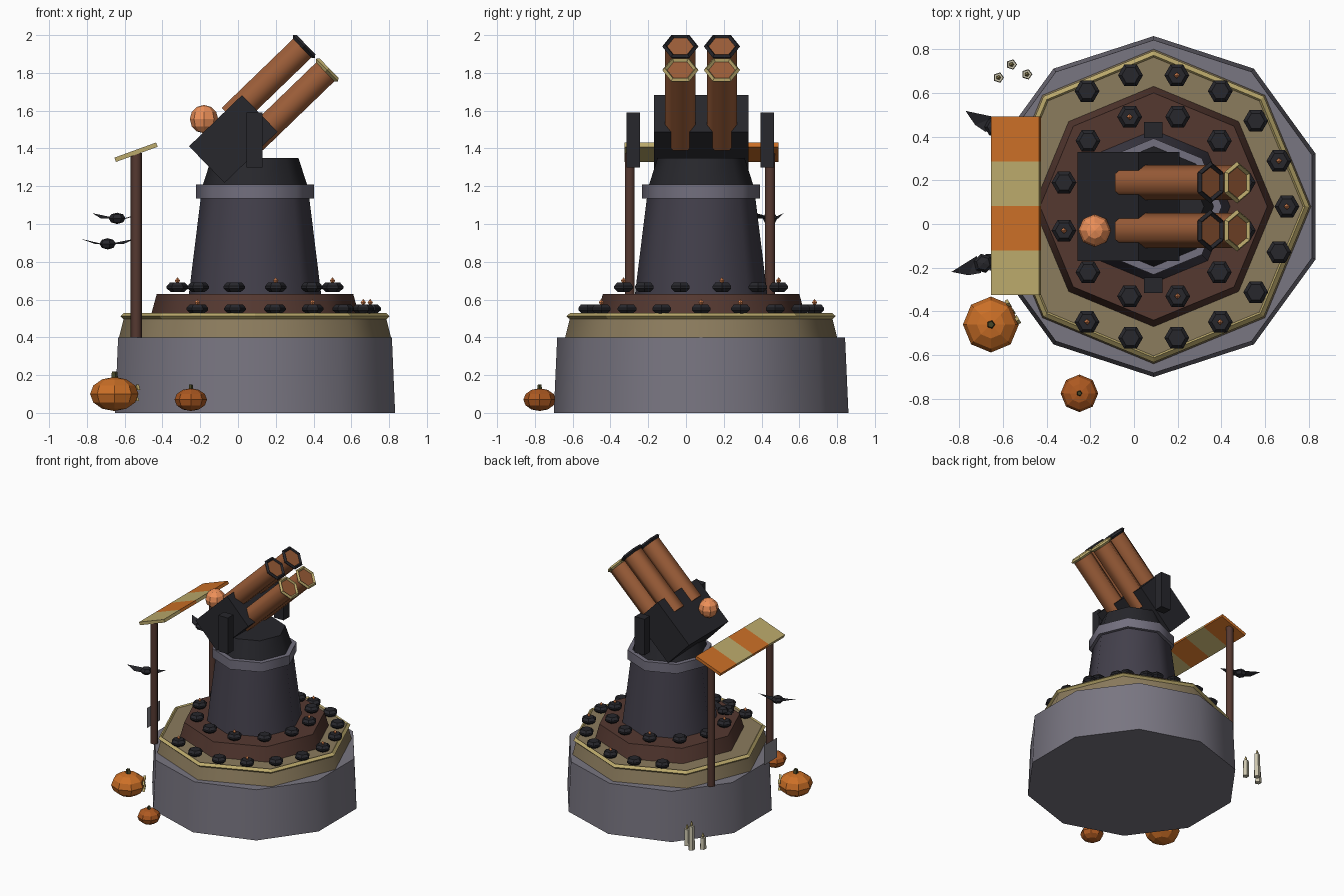
import bpy, bmesh, math
from math import sin, cos, radians, pi
from mathutils import Matrix, Vector

if "Cube" in bpy.data.objects:
    bpy.data.objects.remove(bpy.data.objects["Cube"])

CX, CY = 0.09, 0.08  # turret axis
COLORS = dict(
    stone=(0.19, 0.18, 0.22), collar=(0.17, 0.16, 0.21), tower=(0.055, 0.05, 0.07),
    black=(0.02, 0.02, 0.025), tan=(0.26, 0.2, 0.11), gold=(0.5, 0.4, 0.15),
    brown=(0.09, 0.04, 0.03), copper=(0.33, 0.11, 0.04), ball=(0.85, 0.28, 0.1),
    orange=(0.6, 0.16, 0.02), rust=(0.42, 0.1, 0.015), stem=(0.06, 0.06, 0.02),
    bone=(0.6, 0.56, 0.42), cloth=(0.25, 0.24, 0.27))
mats = {}


def mat(key):
    if key not in mats:
        mats[key] = bpy.data.materials.new(key)
        mats[key].diffuse_color = (*COLORS[key], 1)
    return mats[key]


def finish(name, bm, color, matrix=Matrix(), smooth=None):
    bmesh.ops.recalc_face_normals(bm, faces=bm.faces)
    me = bpy.data.meshes.new(name)
    bm.to_mesh(me)
    bm.free()
    me.materials.append(mat(color))
    if smooth:
        me.shade_smooth()
        me.set_sharp_from_angle(angle=radians(smooth))
    ob = bpy.data.objects.new(name, me)
    ob.matrix_world = matrix
    bpy.context.collection.objects.link(ob)
    return ob


def at(x, y, z):
    return Matrix.Translation((x, y, z))


def lathe(name, profile, n, color, matrix=Matrix(), phase=0, smooth=None, ring=False):
    """Turn (radius, z) points round z; ring=True closes the profile on itself."""
    bm = bmesh.new()
    rows = [[bm.verts.new((r * cos(phase + 2 * pi * i / n), r * sin(phase + 2 * pi * i / n), z))
             for i in range(n)] for r, z in profile]
    pairs = list(zip(rows, rows[1:]))
    if ring:
        pairs.append((rows[-1], rows[0]))
    else:
        bm.faces.new(rows[0])
        bm.faces.new(rows[-1])
    for a, b in pairs:
        for i in range(n):
            j = (i + 1) % n
            bm.faces.new((a[i], a[j], b[j], b[i]))
    return finish(name, bm, color, matrix, smooth)


def box(name, size, color, matrix):
    bm = bmesh.new()
    bmesh.ops.create_cube(bm, size=1)
    bmesh.ops.scale(bm, vec=size, verts=bm.verts)
    return finish(name, bm, color, matrix)


def ball(name, r, h, seg, rings, color, matrix):
    bm = bmesh.new()
    bmesh.ops.create_uvsphere(bm, u_segments=seg, v_segments=rings, radius=1)
    bmesh.ops.scale(bm, vec=(r, r, h), verts=bm.verts)
    return finish(name, bm, color, matrix)


# Stacked base and tower
axis = at(CX, CY, 0)
lathe("stone_base", [(0.78, 0), (0.762, 0.4)], 10, "stone", axis, pi / 2, 50)
lathe("lower_tier", [(0.72, 0.4), (0.69, 0.52)], 8, "tan", axis, 0, 50)
lathe("tier_trim", [(0.675, 0.51), (0.692, 0.53), (0.713, 0.512), (0.692, 0.493)], 8, "gold", axis, ring=True)
lathe("upper_tier", [(0.55, 0.52), (0.52, 0.63)], 8, "brown", axis, 0, 50)
lathe("tower", [(0.35, 0.63), (0.287, 1.14)], 8, "tower", axis, 0, 50)
lathe("tower_collar", [(0.312, 1.135), (0.312, 1.21)], 8, "collar", axis, 0, 50)
lathe("turret_cap", [(0.275, 1.21), (0.23, 1.35)], 8, "black", axis, 0, 50)

# Hexagonal studs on both tiers, some with a small flame
STUD = [(0.035, -0.025), (0.057, -0.006), (0.057, 0.006), (0.04, 0.025)]
studs = [(a, 0.61, 0.55, a in (-120, -60, 0, 20, 80)) for a in range(-120, 121, 20)]
studs += [(15 + 30 * k, 0.425, 0.665, k % 3 == 0) for k in range(12)]
for a, r, z, lit in studs:
    m = at(CX + r * cos(radians(a)), CY + r * sin(radians(a)), z)
    lathe("stud", STUD, 6, "black", m)
    if lit:
        lathe("stud_flame", [(0.004, 0.02), (0.014, 0.035), (0.001, 0.052)], 4, "ball", m)

# Cradle and side brackets
box("cradle", (0.39, 0.5, 0.27), "black", at(-0.025, CY, 1.45) @ Matrix.Rotation(radians(-44), 4, 'Y'))
for s in (-1, 1):
    box("side_bracket", (0.085, 0.072, 0.29), "black", at(0.088, 0.075 + s * 0.355, 1.445))

# Four barrels with muzzle rings
L = 0.54
tilt = Matrix.Rotation(radians(46), 4, 'Y')
d = Vector((sin(radians(46)), 0, cos(radians(46))))
for y in (-0.03, 0.19):
    for x, z, col in ((0.35, 1.94, "black"), (0.472, 1.815, "gold")):
        m = Matrix.Translation(Vector((x, y, z)) - d * L) @ tilt
        lathe("barrel", [(0.08, 0), (0.08, L)], 6, "copper", m, pi / 2, 65)
        lathe("muzzle_ring", [(0.07, L), (0.082, L + 0.014), (0.096, L), (0.082, L - 0.014)],
              6, col, m, pi / 2, ring=True)
ball("loaded_shot", 0.075, 0.075, 8, 6, "ball", at(-0.18, -0.03, 1.555))

# Striped awning on two posts
for i in range(4):
    box("awning_stripe", (0.235, 0.204, 0.024), "orange" if i % 2 else "gold",
        at(-0.54, -0.223 + i * 0.204, 1.38) @ Matrix.Rotation(radians(-20), 4, 'Y'))
for y in (-0.298, 0.445):
    lathe("awning_post", [(0.03, 0.4), (0.03, 1.375)], 6, "brown", at(-0.538, y, 0), 0, 65)

# Thin hanging cloth panel behind the posts
bm = bmesh.new()
bm.faces.new([bm.verts.new((0, y, z)) for y, z in ((-.085, -.08), (.085, -.08), (.085, .08), (-.085, .08))])
finish("cloth_panel", bm, "cloth", at(-0.69, -0.09, 0.51))

# Bats: squat body with two swept wings
for x, y, z, a in ((-0.64, 0.445, 1.03, -29), (-0.69, -0.18, 0.895, 15)):
    m = at(x, y, z) @ Matrix.Rotation(radians(a), 4, 'Z')
    ball("bat_body", 0.045, 0.03, 6, 4, "black", m)
    bm = bmesh.new()
    for s in (-1, 1):
        root_a, root_b, mid, tip = [bm.verts.new(p) for p in (
            (s * 0.02, 0.04, 0), (s * 0.02, -0.04, 0), (s * 0.08, -0.035, 0.0), (s * 0.15, 0.0, 0.027))]
        bm.faces.new((root_a, root_b, mid))
        bm.faces.new((root_a, mid, tip))
    finish("bat_wings", bm, "black", m)

# Pumpkins with stems, the big one with a glowing face
for x, y, r, h, z, col in ((-0.655, -0.46, 0.128, 0.09, 0.1, "orange"), (-0.25, -0.775, 0.086, 0.06, 0.07, "rust")):
    ball("pumpkin", r, h, 8, 6, col, at(x, y, z))
    lathe("pumpkin_stem", [(r * 0.16, z + h * 0.9), (r * 0.12, z + h * 1.32)], 5, "stem", at(x, y, 0))
face = at(-0.655, -0.46, 0.1) @ Matrix.Rotation(radians(30), 4, 'Z')
for y, z, r in ((-0.045, 0.03, 0.02), (0.045, 0.03, 0.02), (-0.035, -0.03, 0.016), (0, -0.03, 0.016), (0.035, -0.03, 0.016)):
    lathe("pumpkin_face", [(r, 0), (r, 0.016)], 3, "gold",
          face @ at(0.108, y, z) @ Matrix.Rotation(pi / 2, 4, 'Y'), pi)

# Candles
for x, y, h in ((-0.62, 0.67, 0.09), (-0.56, 0.73, 0.19), (-0.49, 0.685, 0.13)):
    lathe("candle", [(0.025, 0), (0.022, h)], 5, "bone", at(x, y, 0))
    lathe("candle_flame", [(0.007, h), (0.011, h + 0.015), (0.001, h + 0.04)], 5, "gold", at(x, y, 0))

for m in bpy.data.materials:
    if m.users and not m.is_grease_pencil:
        m.use_nodes = True
        m.node_tree.nodes["Principled BSDF"].inputs["Base Color"].default_value = m.diffuse_color
